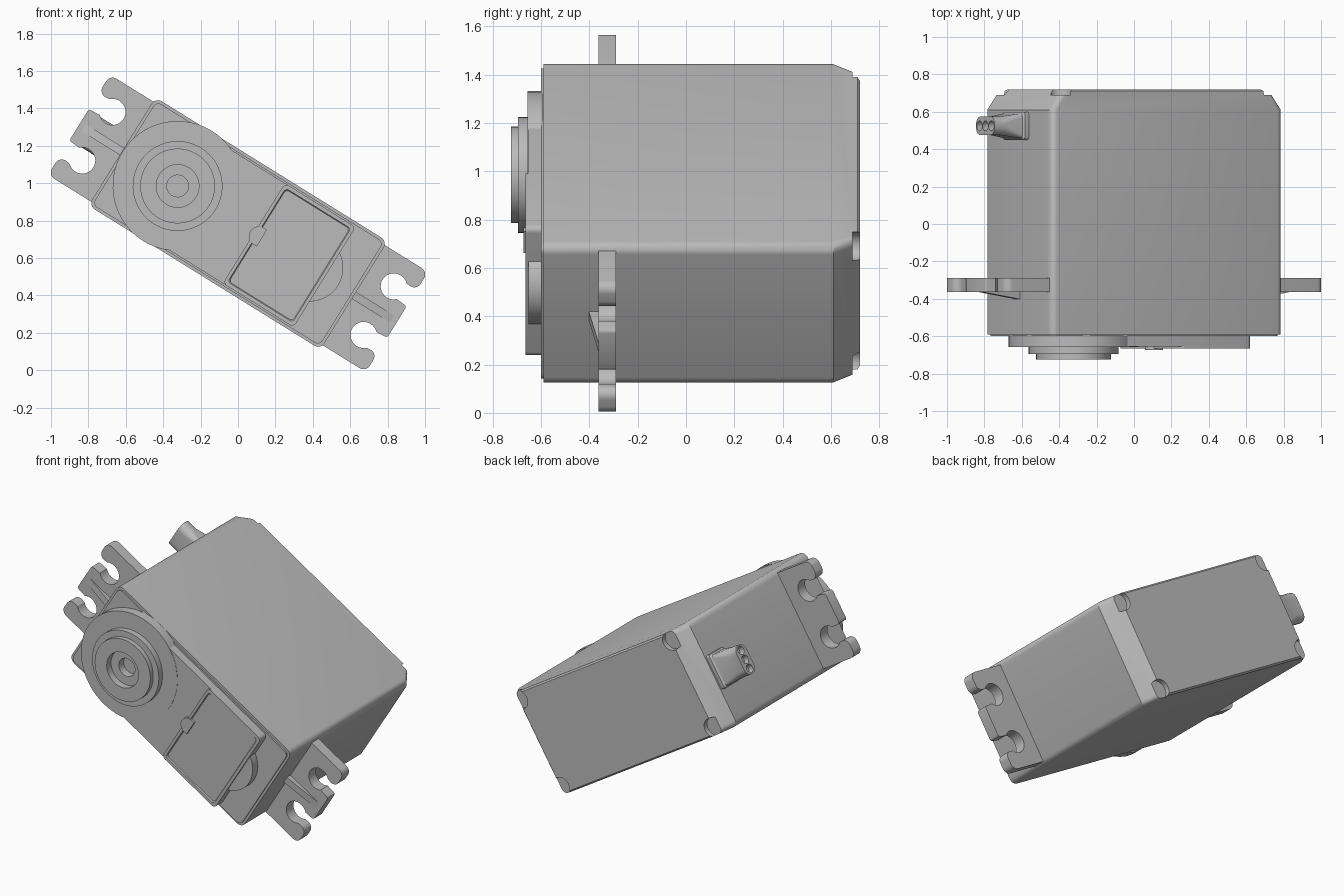
import bpy
import bmesh
from math import cos, sin, pi, radians
from mathutils import Matrix, Vector

cube = bpy.data.objects.get("Cube")
if cube:
    bpy.data.objects.remove(cube)

# Parts are built upright (long side on x), then tilted about the y axis
TILT = Matrix.Translation((0, 0, 0.785)) @ Matrix.Rotation(radians(31.8), 4, 'Y')

grey = bpy.data.materials.new("plain_grey")
grey.use_nodes = True
grey.diffuse_color = (0.5, 0.5, 0.5, 1)
grey.node_tree.nodes["Principled BSDF"].inputs["Base Color"].default_value = (0.5, 0.5, 0.5, 1)


def arc(cx, cz, r, a0, a1, n=8):
    steps = [radians(a0 + (a1 - a0) * i / n) for i in range(n + 1)]
    return [(cx + r * cos(a), cz + r * sin(a)) for a in steps]


def rounded(hx, hz, r, cx=0, cz=0, n=6):
    """Outline of a rectangle with round corners."""
    x, z = hx - r, hz - r
    corners = [(x, z), (-x, z), (-x, -z), (x, -z)]
    pts = []
    for i, (px, pz) in enumerate(corners):
        pts += arc(cx + px, cz + pz, r, 90 * i, 90 * i + 90, n)
    return pts


def circle(r, cx=0, cz=0, n=64):
    return arc(cx, cz, r, 0, 360 - 360 / n, n - 1)


def loft(name, rings):
    """Skin a row of equal rings and cap both ends."""
    bm = bmesh.new()
    rows = [[bm.verts.new(p) for p in ring] for ring in rings]
    n = len(rows[0])
    for a, b in zip(rows, rows[1:]):
        for i in range(n):
            j = (i + 1) % n
            bm.faces.new((a[i], a[j], b[j], b[i]))
    bm.faces.new(rows[0])
    bm.faces.new(rows[-1])
    bmesh.ops.recalc_face_normals(bm, faces=bm.faces)
    mesh = bpy.data.meshes.new(name)
    bm.to_mesh(mesh)
    bm.free()
    mesh.materials.append(grey)
    obj = bpy.data.objects.new(name, mesh)
    bpy.context.collection.objects.link(obj)
    return obj


def along_y(name, sections):
    return loft(name, [[(x, y, z) for x, z in pts] for y, pts in sections])


def prism(name, pts, y0, y1):
    return along_y(name, [(y0, pts), (y1, pts)])


def cut(obj, cutters):
    """Subtract the cutters and remove them."""
    for c in cutters:
        c.hide_render = True
        mod = obj.modifiers.new("cut", 'BOOLEAN')
        mod.operation = 'DIFFERENCE'
        mod.solver = 'EXACT'
        mod.object = c
    graph = bpy.context.evaluated_depsgraph_get()
    mesh = bpy.data.meshes.new_from_object(obj.evaluated_get(graph))
    obj.modifiers.clear()
    obj.data = mesh
    for c in cutters:
        bpy.data.objects.remove(c)


parts = []

# Case with a stepped front rim and sloped back ends
case = along_y("case", [
    (-0.60, rounded(0.715, 0.325, 0.03)),
    (-0.59, rounded(0.715, 0.325, 0.03)),
    (-0.59, rounded(0.73, 0.34, 0.04)),
    (0.61, rounded(0.73, 0.34, 0.04)),
    (0.71, rounded(0.655, 0.335, 0.03)),
    (0.72, rounded(0.645, 0.325, 0.03)),
])
# Screw recesses in the back corners
cut(case, [prism("recess_cutter", circle(0.06, sx * 0.64, sz * 0.285, 32), 0.69, 0.8)
           for sx in (-1, 1) for sz in (-1, 1)])
parts.append(case)

# Round output boss with stepped collar and shaft socket
BOSS_X = -0.38
boss_profile = [(-0.595, 0.347), (-0.657, 0.347), (-0.657, 0.24), (-0.695, 0.24),
                (-0.695, 0.2), (-0.725, 0.2), (-0.725, 0.114), (-0.68, 0.114),
                (-0.68, 0.058), (-0.63, 0.058)]
parts.append(along_y("output_boss", [(y, circle(r, BOSS_X)) for y, r in boss_profile]))

# Gear cover, end bulge, raised lid and its key
parts.append(prism("gear_cover", rounded(0.42, 0.315, 0.025, 0.125), -0.655, -0.595))
parts.append(prism("cover_bulge", circle(0.18, 0.45), -0.653, -0.595))
parts.append(along_y("cover_lid", [
    (-0.64, rounded(0.2225, 0.315, 0.025, 0.3225)),
    (-0.665, rounded(0.2225, 0.315, 0.025, 0.3225)),
    (-0.665, rounded(0.205, 0.295, 0.02, 0.3225)),
    (-0.659, rounded(0.2, 0.29, 0.02, 0.3225)),
]))
parts.append(prism("lid_key", arc(0.13, 0, 0.052, 90, 270, 16) + [(0.15, -0.052), (0.15, 0.052)],
                   -0.673, -0.64))

# Mounting ears with open screw slots, and a gusset on each
half = [(0.7, 0.315)] + arc(0.96, 0.275, 0.04, 90, 0) + arc(0.96, 0.24, 0.04, 0, -90)
half += arc(0.885, 0.153, 0.07, 45, 315, 24) + arc(0.985, 0.085, 0.015, 90, 0, 3)
outline = half + [(x, -z) for x, z in reversed(half)]
for side, s in (("left", 1), ("right", -1)):
    parts.append(prism(side + "_ear", [(s * x, z) for x, z in outline], -0.363, -0.29))
    wedge = [(0.71, -0.35), (0.71, -0.402), (0.73, -0.402), (0.97, -0.363), (0.97, -0.35)]
    parts.append(loft(side + "_gusset",
                      [[(s * x, y, z) for x, y in wedge] for z in (-0.022, 0.022)]))

# Cable boot on the right end, with three wire openings
BOOT_Y = 0.525


def boot_ring(x, hz, hy, r):
    return [(x, BOOT_Y + b, a) for a, b in rounded(hz, hy, r)]


boot = loft("cable_boot", [
    boot_ring(-0.70, 0.11, 0.075, 0.015),
    boot_ring(-0.755, 0.11, 0.075, 0.015),
    boot_ring(-0.765, 0.10, 0.066, 0.015),
    boot_ring(-0.87, 0.095, 0.05, 0.045),
    boot_ring(-0.935, 0.095, 0.05, 0.045),
])
cut(boot, [loft("wire_cutter", [[(x, BOOT_Y + b, a) for a, b in circle(0.027, z, 0, 20)]
                                for x in (-0.9, -1.0)]) for z in (-0.06, 0, 0.06)])
parts.append(boot)

# Tilt everything into place and smooth the curved faces
bpy.ops.object.select_all(action='DESELECT')
for obj in parts:
    obj.data.transform(TILT)
    obj.data.update()
    obj.select_set(True)
bpy.context.view_layer.objects.active = case
bpy.ops.object.shade_smooth_by_angle(angle=radians(30))
